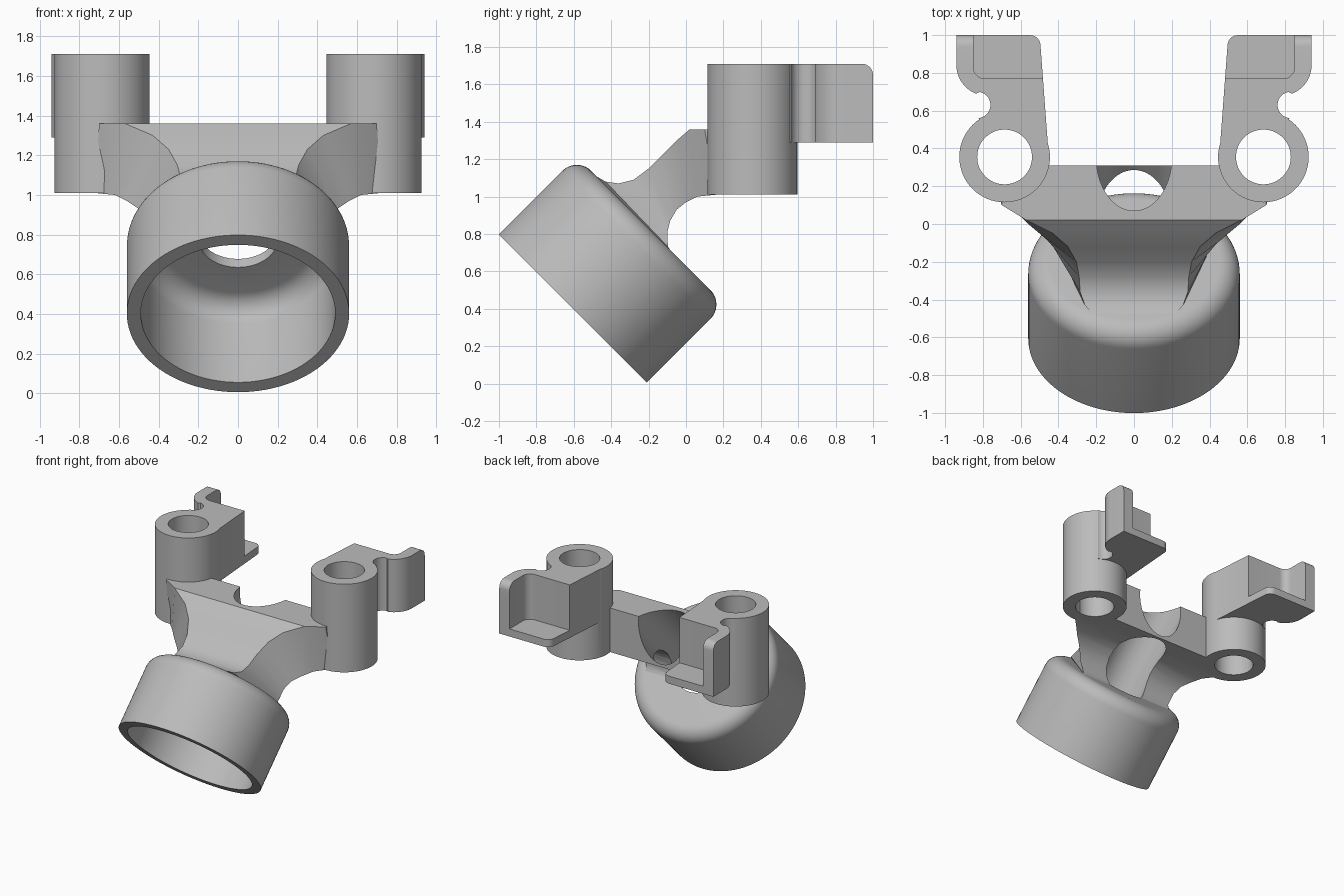
import bpy, bmesh
from math import sin, cos, pi, radians
from mathutils import Matrix, Vector

cube = bpy.data.objects.get("Cube")
if cube:
    bpy.data.objects.remove(cube)

grey = bpy.data.materials.new("plain grey")
grey.use_nodes = True
colour = (0.5, 0.5, 0.5, 1)
grey.diffuse_color = colour
grey.node_tree.nodes["Principled BSDF"].inputs["Base Color"].default_value = colour


def finish_mesh(name, bm):
    bmesh.ops.recalc_face_normals(bm, faces=bm.faces)
    mesh = bpy.data.meshes.new(name)
    bm.to_mesh(mesh)
    bm.free()
    mesh.materials.append(grey)
    obj = bpy.data.objects.new(name, mesh)
    bpy.context.collection.objects.link(obj)
    return obj


def loft(name, rings):
    """Skin a list of equal closed rings and cap both ends."""
    bm = bmesh.new()
    loops = [[bm.verts.new(p) for p in ring] for ring in rings]
    count = len(loops[0])
    for a, b in zip(loops, loops[1:]):
        for i in range(count):
            j = (i + 1) % count
            bm.faces.new((a[i], a[j], b[j], b[i]))
    bm.faces.new(loops[0])
    bm.faces.new(loops[-1])
    return finish_mesh(name, bm)


def arc(cx, cy, r, start, end, steps=10):
    angles = [radians(start + (end - start) * i / steps) for i in range(steps + 1)]
    return [(cx + r * cos(a), cy + r * sin(a)) for a in angles]


def upright_prism(name, outline, low, high, side=1):
    return loft(name, [[(side * x, y, z) for x, y in outline] for z in (low, high)])


def cross_prism(name, outline, left, right):
    return loft(name, [[(x, y, z) for y, z in outline] for x in (left, right)])


def disc(cx, cy, r):
    return arc(cx, cy, r, 0, 360, 64)[:-1]


def turned(name, profile, frame, steps=96):
    """Revolve (radius, height) points; both ends are capped flat."""
    rings = [[frame @ Vector((r * cos(2 * pi * i / steps), r * sin(2 * pi * i / steps), h))
              for i in range(steps)] for r, h in profile]
    return loft(name, rings)


def combine(obj, tool, operation):
    mod = obj.modifiers.new(operation.lower(), "BOOLEAN")
    mod.object = tool
    mod.operation = operation
    mod.solver = "EXACT"
    bpy.context.view_layer.objects.active = obj
    bpy.ops.object.modifier_apply(modifier=mod.name)


def discard(*tools):
    for tool in tools:
        bpy.data.objects.remove(tool)


# Tilted frame of the cup: its mouth faces forward and down
tilt = Matrix.Translation((0, -0.605, 0.402)) @ Matrix.Rotation(radians(-45), 4, "X")

# Cup with a rounded shoulder
cup = turned("cup", [(0.56, 0)] + arc(0.45, 0.48, 0.11, 0, 90), tilt)
cup_cavity = turned("cup_cavity", [(0.49, -0.2)] + arc(0.38, 0.42, 0.11, 0, 90), tilt)
tunnel = turned("tunnel", [(0.2, 0.3), (0.2, 1.8)], tilt)

# Bridge: top edge (y, z, half width), then bottom edge (y, z, half width)
stations = [
    (.31, 1.36, .70, .31, 1.01, .70),
    (.10, 1.36, .70, .16, 1.01, .72),
    (.02, 1.36, .57, .06, 1.0, .62),
    (-.05, 1.30, .43, 0, .97, .56),
    (-.12, 1.23, .35, -.05, .93, .50),
    (-.2, 1.15, .305, -.085, .87, .46),
    (-.28, 1.09, .29, -.1, .81, .44),
    (-.36, 1.07, .285, -.1, .77, .42),
    (-.43, 1.08, .26, -.095, .73, .42),
    (-.5, 1.12, .2, -.06, .68, .42),
    (-.55, 1.05, .2, -.12, .6, .4),
]
bridge = loft("bridge", [
    [(-tw, ty, tz), (tw, ty, tz), (bw, by, bz), (-bw, by, bz)]
    for ty, tz, tw, by, bz, bw in stations])

# Hollow the cup and run the bore through cup and bridge
for part in (cup, bridge):
    combine(part, cup_cavity, "DIFFERENCE")
    combine(part, tunnel, "DIFFERENCE")
discard(cup_cavity, tunnel)

# Outlines of one clip, seen from above and from the side
clip_plan = ([(0.685, 0.355), (0.45, 0.34)] + arc(0.55, 0.945, 0.055, 180, 90, 6)
             + [(0.94, 1.0)] + arc(0.78, 0.84, 0.16, 0, -70)
             + arc(0.83, 0.63, 0.07, 100, 265, 14))
clip_side = [(0, 1.29), (1.0, 1.29)] + arc(0.94, 1.65, 0.06, 0, 90, 8) + [(0, 1.71)]
pocket_plan = [(0.3, 0.77)] + arc(0.79, 0.83, 0.06, -90, 0, 8) + [(0.85, 1.2), (0.3, 1.2)]
post_centre = (0.685, 0.355)

# Posts with clips, one on each side
posts = []
for label, side in (("left", 1), ("right", -1)):
    post = upright_prism(label + "_post", disc(*post_centre, 0.24), 1.01, 1.71, side)
    clip = upright_prism("clip", clip_plan, 1.2, 1.8, side)
    limits = cross_prism("limits", clip_side, -1.2, 1.2)
    pocket = upright_prism("pocket", pocket_plan, 1.35, 2, side)
    hole = upright_prism("hole", disc(*post_centre, 0.145), 0.8, 2, side)
    combine(clip, limits, "INTERSECT")
    combine(clip, pocket, "DIFFERENCE")
    combine(post, clip, "UNION")
    combine(post, hole, "DIFFERENCE")
    combine(bridge, hole, "DIFFERENCE")
    discard(clip, limits, pocket, hole)
    posts.append(post)

# Smooth curved faces, keep corners crisp
bpy.ops.object.select_all(action="DESELECT")
for part in [cup, bridge] + posts:
    part.select_set(True)
bpy.context.view_layer.objects.active = cup
bpy.ops.object.shade_smooth_by_angle(angle=radians(32))
